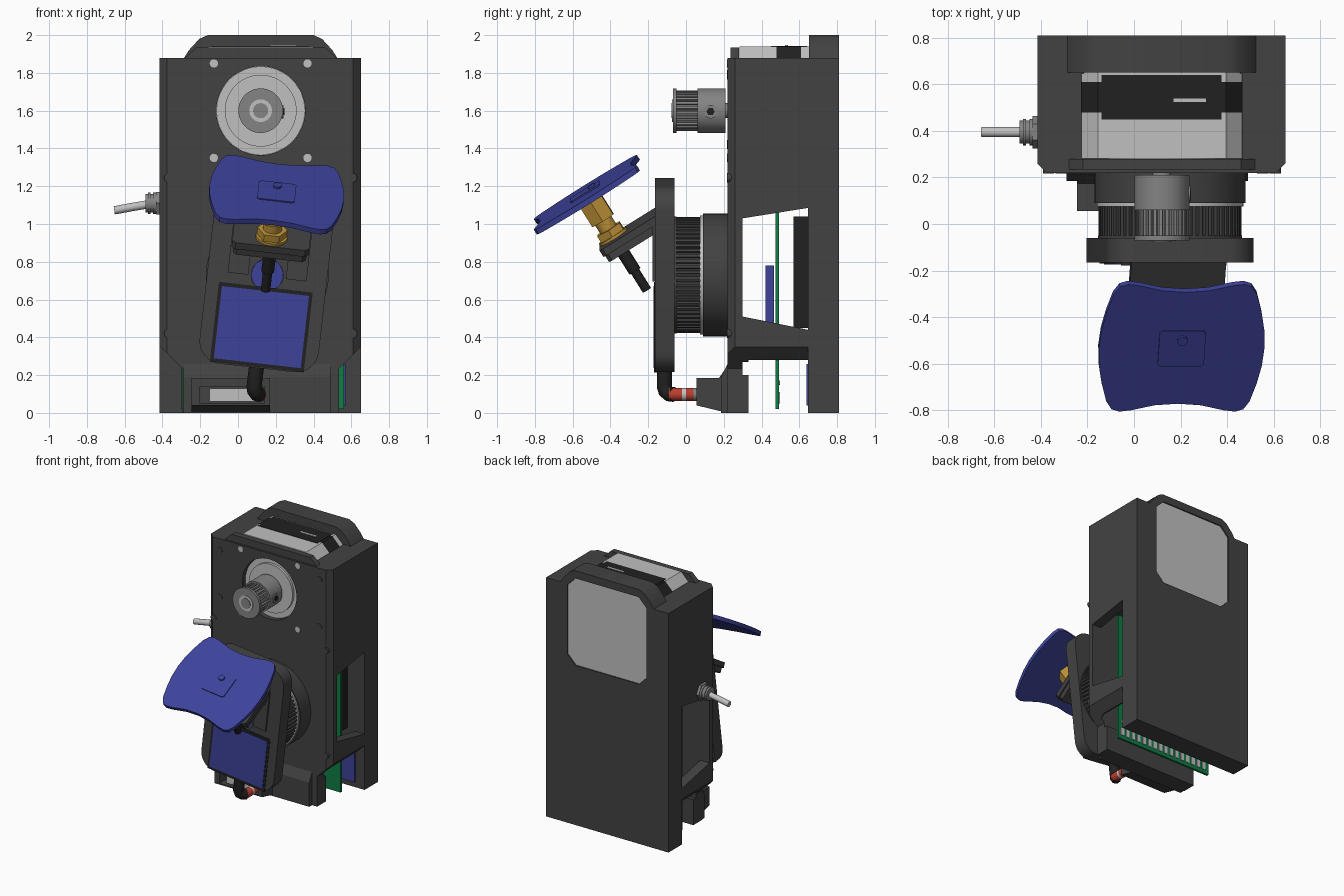
import bpy, bmesh, math
from mathutils import Matrix, Vector

cube = bpy.data.objects.get("Cube")
if cube:
    bpy.data.objects.remove(cube, do_unlink=True)


def material(name, r, g, b):
    m = bpy.data.materials.new(name)
    m.use_nodes = True
    m.diffuse_color = (r, g, b, 1)
    m.node_tree.nodes["Principled BSDF"].inputs["Base Color"].default_value = (r, g, b, 1)
    return m


CHARCOAL = material("charcoal plastic", 0.055, 0.055, 0.055)
BLACK = material("black", 0.015, 0.015, 0.015)
SILVER = material("silver", 0.53, 0.53, 0.53)
STEEL = material("steel grey", 0.23, 0.23, 0.23)
BLUE = material("blue", 0.045, 0.055, 0.32)
BRASS = material("brass", 0.52, 0.29, 0.04)
GREEN = material("board green", 0.005, 0.2, 0.06)
RED = material("red", 0.5, 0.05, 0.03)

parts = []


def prism(name, pts, axis, a, b, mat, frame=Matrix()):
    """Extrude a 2D outline along an axis from a to b."""
    place = {"x": lambda u, v, t: (t, u, v),
             "y": lambda u, v, t: (u, t, v),
             "z": lambda u, v, t: (u, v, t)}[axis]
    bm = bmesh.new()
    rings = [[bm.verts.new(frame @ Vector(place(u, v, t))) for u, v in pts] for t in (a, b)]
    bm.faces.new(rings[0])
    bm.faces.new(rings[1])
    n = len(pts)
    for i in range(n):
        j = (i + 1) % n
        bm.faces.new((rings[0][i], rings[0][j], rings[1][j], rings[1][i]))
    bmesh.ops.recalc_face_normals(bm, faces=bm.faces)
    me = bpy.data.meshes.new(name)
    bm.to_mesh(me)
    bm.free()
    me.materials.append(mat)
    ob = bpy.data.objects.new(name, me)
    bpy.context.collection.objects.link(ob)
    parts.append(ob)
    return ob


def rect(u0, u1, v0, v1, c=0.0):
    """Rectangle with optional chamfered corners."""
    if not c:
        return [(u0, v0), (u1, v0), (u1, v1), (u0, v1)]
    return [(u0 + c, v0), (u1 - c, v0), (u1, v0 + c), (u1, v1 - c),
            (u1 - c, v1), (u0 + c, v1), (u0, v1 - c), (u0, v0 + c)]


def circle(u, v, r, n=48):
    return [(u + r * math.cos(math.tau * i / n), v + r * math.sin(math.tau * i / n)) for i in range(n)]


def round_rect(w, h, r, n=8):
    pts = []
    for k, (sx, sy) in enumerate(((1, 1), (-1, 1), (-1, -1), (1, -1))):
        for i in range(n + 1):
            a = math.pi / 2 * (k + i / n)
            pts.append((sx * (w / 2 - r) + r * math.cos(a), sy * (h / 2 - r) + r * math.sin(a)))
    return pts


def gear(u, v, r, depth, teeth):
    pts = []
    for i in range(teeth):
        for f, rr in ((0, r - depth), (0.3, r - depth), (0.4, r), (0.9, r)):
            a = math.tau * (i + f) / teeth
            pts.append((u + rr * math.cos(a), v + rr * math.sin(a)))
    return pts


def box(name, x, y, z, mat, frame=Matrix()):
    return prism(name, rect(*x, *y), "z", *z, mat, frame)


def cut(ob, cutters):
    """Subtract the cutters, bake the result and drop the cutters."""
    for c in cutters:
        m = ob.modifiers.new("cut", "BOOLEAN")
        m.operation, m.object, m.solver = "DIFFERENCE", c, "EXACT"
    bpy.context.view_layer.update()
    ev = ob.evaluated_get(bpy.context.evaluated_depsgraph_get())
    me = bpy.data.meshes.new_from_object(ev)
    ob.modifiers.clear()
    ob.data = me
    for c in cutters:
        parts.remove(c)
        bpy.data.objects.remove(c, do_unlink=True)


def tube(name, pts, r, mat):
    cu = bpy.data.curves.new(name, "CURVE")
    cu.dimensions, cu.bevel_depth, cu.bevel_resolution, cu.use_fill_caps = "3D", r, 4, True
    s = cu.splines.new("POLY")
    s.points.add(len(pts) - 1)
    for p, co in zip(s.points, pts):
        p.co = (*co, 1)
    cu.materials.append(mat)
    bpy.context.collection.objects.link(bpy.data.objects.new(name, cu))


MX, MZ = 0.12, 1.6          # motor axis
motor_outline = rect(MX - 0.345, MX + 0.345, MZ - 0.345, MZ + 0.34, 0.07)

# Housing: chamfered shell, hollow inside, side windows, open underside
housing = prism("housing", [(-0.375, 0.22), (0.61, 0.22), (0.65, 0.26), (0.65, 0.81),
                            (-0.415, 0.81), (-0.415, 0.26)], "z", 0, 1.88, CHARCOAL)
corners = [prism("cutter", [(MX + s * u, v) for u, v in ((0.7, -0.1), (0.415, -0.1), (0.415, 0.235),
                                                         (0.54, 0.36), (0.7, 0.36))],
                 "y", 0, 0.645, CHARCOAL) for s in (-1, 1)]
cut(housing, corners + [
    box("cutter", (-0.225, 0.465), (0.28, 0.646), (1.25, 2.1), CHARCOAL),
    box("cutter", (-0.335, 0.57), (0.3, 0.645), (0.2, 1.2), CHARCOAL),
    box("cutter", (-1, 1), (0.33, 0.645), (-0.1, 0.28), CHARCOAL),
    prism("cutter", [(0.3, 0.51), (0.645, 0.44), (0.645, 1.085), (0.3, 1.03)], "x", -1, 1, CHARCOAL),
    prism("cutter", circle(MX, MZ, 0.235), "y", 0.1, 0.3, CHARCOAL),
    prism("cutter", motor_outline, "y", 0.6, 0.9, CHARCOAL)])
back_bump = prism("back_bump", [(-0.285, 1.88), (0.525, 1.88), (0.5, 1.92), (0.445, 1.98), (0.4, 2.0),
                                (-0.16, 2.0), (-0.205, 1.98), (-0.26, 1.92)], "y", 0.65, 0.81, CHARCOAL)
cut(back_bump, [prism("cutter", motor_outline, "y", 0.6, 0.9, CHARCOAL)])
prism("front_lip", [(-0.28, 1.88), (0.52, 1.88), (0.46, 1.935), (-0.22, 1.935)], "y", 0.235, 0.28, CHARCOAL)

# Motor with dark core and bossed front
for name, y0, y1, mat in (("motor_front_cap", 0.282, 0.48, SILVER), ("motor_core", 0.48, 0.61, BLACK),
                          ("motor_rear_cap", 0.61, 0.8, SILVER)):
    prism(name, motor_outline, "y", y0, y1, mat)
box("motor_connector", (-0.14, 0.375), (0.45, 0.64), (1.9, 1.943), BLACK)
box("connector_slot", (0.17, 0.31), (0.525, 0.54), (1.943, 1.947), SILVER)
prism("motor_face", circle(MX, MZ, 0.234), "y", 0.255, 0.285, SILVER)
prism("motor_boss", circle(MX, MZ, 0.19), "y", 0.235, 0.26, SILVER)

# Drive pulley
prism("pulley_hub", circle(MX, MZ, 0.118), "y", 0.06, 0.21, STEEL)
prism("pulley_teeth", gear(MX, MZ, 0.107, 0.014, 26), "y", -0.055, 0.06, STEEL)
prism("pulley_flange", circle(MX, MZ, 0.118), "y", -0.07, -0.05, STEEL)
prism("pulley_ring", circle(MX, MZ, 0.06), "y", -0.074, -0.07, SILVER)
prism("motor_shaft", circle(MX, MZ, 0.04), "y", -0.078, 0.25, STEEL)
prism("set_screw_ring", circle(0.13, MZ - 0.005, 0.036, 24), "x", MX, MX + 0.122, STEEL)
prism("set_screw", circle(0.13, MZ - 0.005, 0.022, 6), "x", MX, MX + 0.125, BLACK)

# Screws on the front
for sx in (-1, 1):
    for z in (1.35, 1.85):
        prism("motor_screw", circle(MX + sx * 0.248, z, 0.022, 20), "y", 0.216, 0.24, SILVER)
    for dx, z in ((0.433, 1.79), (0.433, 1.42), (0.487, 1.245), (0.487, 0.42)):
        prism("case_screw", circle(MX + sx * dx, z, 0.024, 20), "y", 0.217, 0.24, CHARCOAL)

# Boards and electronics inside
box("main_board", (-0.3, 0.56), (0.475, 0.492), (0.02, 1.06), GREEN)
box("blue_module", (-0.1, 0.5), (0.42, 0.465), (0.3, 0.78), BLUE)
box("black_module", (-0.1, 0.5), (0.57, 0.645), (0.45, 1.04), BLACK)
box("rear_board", (-0.3, 0.57), (0.637, 0.646), (0.04, 0.26), BLUE)
for i in range(16):
    x = -0.27 + i * 0.052
    box("board_pad", (x, x + 0.03), (0.492, 0.497), (0.05, 0.11), SILVER)
    prism("board_pin", circle(x + 0.015, 0.16, 0.012, 10), "y", 0.492, 0.498, SILVER)

# Foot with sensor slot
foot = prism("foot", [(0.055, 0.04), (0.22, 0.0), (0.22, 0.25), (0.175, 0.185), (0.055, 0.185)],
             "x", -0.245, 0.17, CHARCOAL)
cut(foot, [box("cutter", (-0.2, 0.14), (0, 0.15), (0.05, 0.14), CHARCOAL)])
prism("foot_base", [(0.185, 0.0), (0.23, 0.0), (0.23, 0.28), (0.185, 0.19)], "x", -0.29, 0.49, CHARCOAL)
box("sensor", (-0.15, 0.12), (0.07, 0.16), (0.06, 0.13), SILVER)
for y0, y1, mat in ((-0.09, -0.02, RED), (-0.02, 0.0, SILVER), (0.0, 0.04, RED), (0.04, 0.08, STEEL)):
    prism("magnet_tip", circle(0.115, 0.098, 0.034, 24), "y", y0, y1, mat)
tube("peg", [(0.1, -0.115, 0.26), (0.085, -0.115, 0.14), (0.088, -0.108, 0.115),
             (0.1, -0.09, 0.1), (0.115, -0.065, 0.098)], 0.04, BLACK)

# Toggle switch
prism("switch_nut", circle(0.395, 1.11, 0.07, 6), "x", -0.435, -0.41, STEEL)
for i in range(4):
    prism("switch_thread", circle(0.395, 1.11, 0.05 if i % 2 else 0.057, 24), "x",
          -0.435 - 0.014 * (i + 1), -0.435 - 0.014 * i, STEEL)
tube("switch_lever", [(-0.47, 0.395, 1.105), (-0.56, 0.395, 1.09), (-0.64, 0.395, 1.075),
                      (-0.655, 0.395, 1.073)], 0.022, SILVER)

# Driven pulley and the swinging arm, both on the lower axis
ARM = Matrix.Translation((0.155, 0, 0.73)) @ Matrix.Rotation(math.radians(6.5), 4, "Y")
prism("turntable", circle(0, 0, 0.325, 64), "y", 0.09, 0.225, CHARCOAL, ARM)
prism("turntable_washer", circle(0, 0, 0.315, 64), "y", 0.075, 0.09, SILVER, ARM)
prism("driven_teeth", gear(0, 0, 0.308, 0.016, 64), "y", -0.05, 0.075, CHARCOAL, ARM)
prism("driven_flange", circle(0, 0, 0.31, 64), "y", -0.065, -0.05, CHARCOAL, ARM)
arm = prism("arm", round_rect(0.635, 0.99, 0.12), "y", -0.165, -0.06, CHARCOAL, ARM)
cut(arm, [prism("cutter", circle(0, 0, 0.085), "y", -0.3, -0.1, CHARCOAL, ARM)])
prism("hub_disc", circle(0, 0, 0.084), "y", -0.11, -0.09, BLUE, ARM)
prism("screen_frame", rect(-0.25, 0.25, -0.49, -0.065), "y", -0.169, -0.16, BLACK, ARM)
prism("screen", rect(-0.232, 0.232, -0.47, -0.085), "y", -0.173, -0.165, BLUE, ARM)
for s in (-1, 1):
    prism("bracket_leg", [(s * 0.21, -0.01), (s * 0.1, -0.01), (s * 0.1, 0.3), (s * 0.21, 0.3)],
          "y", -0.178, -0.16, CHARCOAL, ARM)

# Tilted antenna plate, connector, bracket and cable
TILT = ARM @ Matrix.Translation((0, -0.525, 0.428)) @ Matrix.Rotation(math.radians(32), 4, "X")
quarter = [(0.358, 0), (0.352, 0.09), (0.335, 0.18), (0.31, 0.27), (0.285, 0.31),
           (0.25, 0.322), (0.2, 0.315), (0.1, 0.29), (0, 0.282)]
half = quarter + [(-x, y) for x, y in quarter[-2::-1]]
plate = half + [(x, -y) for x, y in half[-2:0:-1]]
prism("antenna_plate", plate, "z", -0.015, 0.015, BLUE, TILT)
prism("antenna_patch", rect(-0.1, 0.1, -0.09, 0.09, 0.012), "z", 0.014, 0.022, BLUE, TILT)
prism("antenna_dot", circle(0, 0.045, 0.022, 20), "z", 0.02, 0.034, BLUE, TILT)
for name, r, n, z0, z1 in (("connector_hex", 0.075, 6, -0.16, -0.015), ("connector_neck", 0.05, 24, -0.24, -0.16),
                           ("connector_nut", 0.08, 6, -0.255, -0.215), ("connector_washer", 0.085, 32, -0.272, -0.255)):
    prism(name, circle(0, 0, r, n), "z", z0, z1, BRASS, TILT)
prism("bracket", rect(-0.205, 0.205, -0.09, 0.3, 0.02), "z", -0.31, -0.27, CHARCOAL, TILT)
prism("bracket_lower", rect(-0.195, 0.195, -0.08, 0.24, 0.02), "z", -0.35, -0.31, CHARCOAL, TILT)
prism("cable_sleeve", circle(0, 0, 0.034, 20), "z", -0.48, -0.34, BLACK, TILT)
prism("cable", circle(0, 0, 0.025, 20), "z", -0.6, -0.48, BLACK, TILT)

# Smooth round surfaces, keep edges sharp
bpy.ops.object.select_all(action="DESELECT")
for ob in parts:
    ob.select_set(True)
bpy.context.view_layer.objects.active = parts[0]
bpy.ops.object.shade_smooth_by_angle(angle=math.radians(25))
